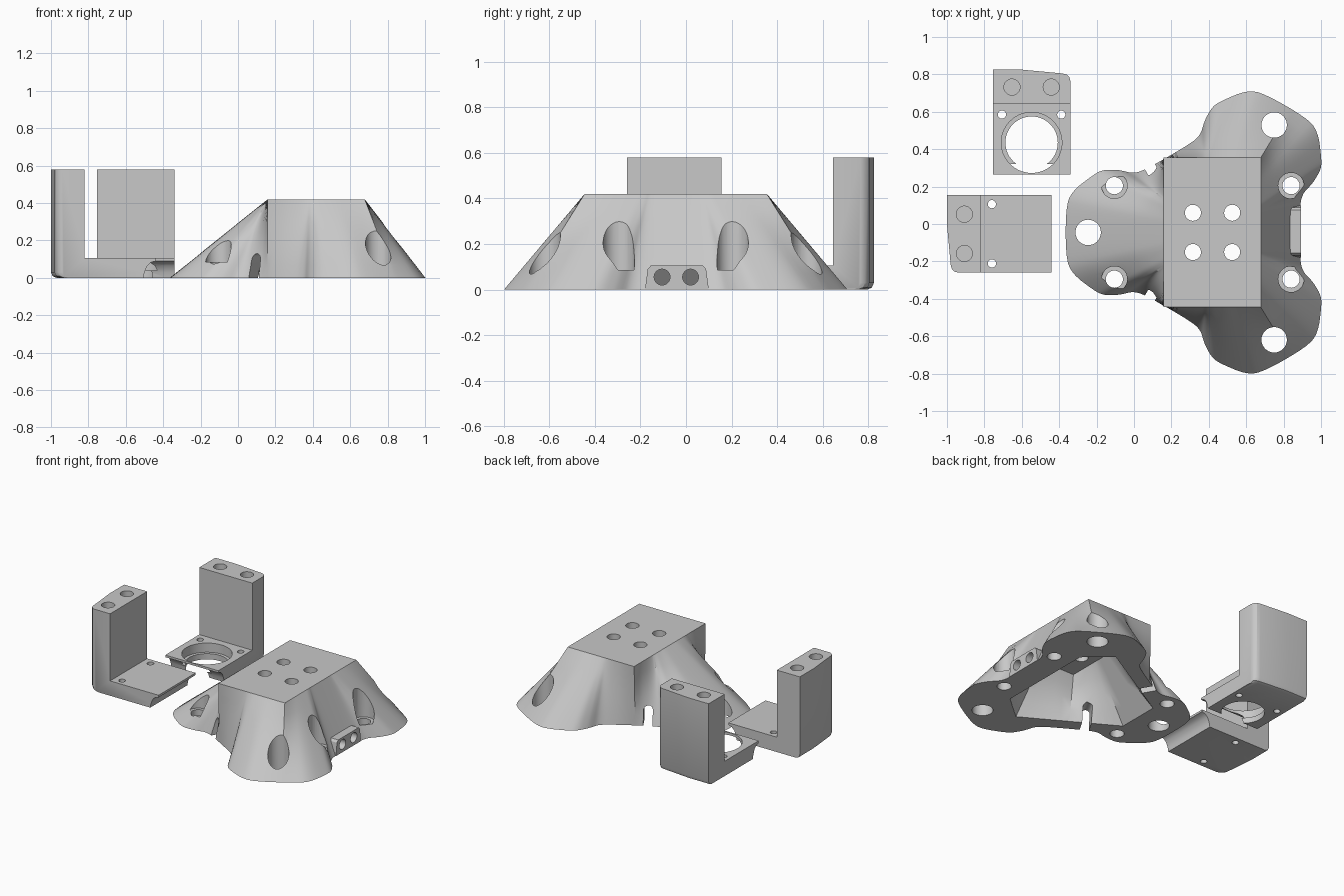
import bpy, bmesh, math
from mathutils import Vector, Matrix

if "Cube" in bpy.data.objects:
    bpy.data.objects.remove(bpy.data.objects["Cube"])

grey = bpy.data.materials.new("plain_grey")
grey.diffuse_color = (0.58, 0.58, 0.58, 1)
grey.use_nodes = True
grey.node_tree.nodes["Principled BSDF"].inputs["Base Color"].default_value = grey.diffuse_color
CX, CY = 0.418, -0.045          # centre of the three-lobed base


def make(name, bm):
    bmesh.ops.recalc_face_normals(bm, faces=bm.faces)
    me = bpy.data.meshes.new(name)
    bm.to_mesh(me)
    bm.free()
    me.materials.append(grey)
    ob = bpy.data.objects.new(name, me)
    bpy.context.collection.objects.link(ob)
    return ob


def loft(name, rings):
    """Skin a closed solid through rings of equal point count."""
    bm = bmesh.new()
    vs = [[bm.verts.new(p) for p in r] for r in rings]
    n = len(rings[0])
    for a, b in zip(vs, vs[1:]):
        for i in range(n):
            j = (i + 1) % n
            bm.faces.new((a[i], a[j], b[j], b[i]))
    bm.faces.new(vs[0])
    bm.faces.new(vs[-1])
    return make(name, bm)


def cylinder(x, y, z0, z1, r, seg=32):
    pts = [(x + r * math.cos(k * math.tau / seg), y + r * math.sin(k * math.tau / seg))
           for k in range(seg)]
    return loft("cutter", [[(*p, z) for p in pts] for z in (z0, z1)])


def boolean(ob, tool, op='DIFFERENCE'):
    bpy.context.view_layer.objects.active = ob
    m = ob.modifiers.new("cut", 'BOOLEAN')
    m.operation, m.object, m.solver = op, tool, 'EXACT'
    bpy.ops.object.modifier_apply(modifier=m.name)
    bpy.data.objects.remove(tool)


def smooth(ob, angle=30):
    bpy.ops.object.select_all(action='DESELECT')
    ob.select_set(True)
    bpy.context.view_layer.objects.active = ob
    bpy.ops.object.shade_smooth_by_angle(angle=math.radians(angle))


def trefoil(half):
    """Repeat a mirrored half lobe (outward, sideways) three times."""
    lobe = [(u, -v) for u, v in reversed(half)] + list(half)
    out = []
    for deg in (60, 180, 300):
        c, s = math.cos(math.radians(deg)), math.sin(math.radians(deg))
        out += [(u * c - v * s, u * s + v * c) for u, v in lobe]
    return out


def round_corners(pts, ratios):
    for t in ratios:
        new = []
        for i, p in enumerate(pts):
            p, q = Vector(p), Vector(pts[(i + 1) % len(pts)])
            new += [p.lerp(q, t), p.lerp(q, 1 - t)]
        pts = new
    return pts


def resample(pts, step):
    out = []
    for i, p in enumerate(pts):
        p, q = Vector(p), Vector(pts[(i + 1) % len(pts)])
        n = max(1, round((q - p).length / step))
        out += [p.lerp(q, k / n) for k in range(n)]
    return out


def to_rectangle(pts, hx, hy):
    """Project points radially on a rectangle, with its corners kept sharp."""
    out = [Vector(p) * min(hx / max(abs(p[0]), 1e-6), hy / max(abs(p[1]), 1e-6)) for p in pts]
    for c in ((hx, hy), (-hx, hy), (-hx, -hy), (hx, -hy)):
        c = Vector(c)
        i = min(range(len(out)), key=lambda k: (out[k] - c).length)
        out[i] = c
    return out


def tapered(name, low, high, z0, z1, steps):
    rings = []
    for k in range(steps + 1):
        t = k / steps
        rings.append([(CX + a.lerp(b, t).x, CY + a.lerp(b, t).y, z0 + (z1 - z0) * t)
                      for a, b in zip(low, high)])
    return loft(name, rings)


# Three-lobed base blending up to a rectangular top
foot = round_corners(trefoil([(.783, .195), (.60, .335), (.50, .335), (.40, .31)]),
                     (.17, .25, .25))
foot = resample(foot, .03)
base = tapered("mount_base", foot, to_rectangle(foot, .26, .40), 0, .42, 6)

# Connector block on the right side
block_pts = [(-.18, 0), (.10, 0), (.088, .09), (.075, .105), (-.155, .105), (-.168, .09)]
block = loft("block", [[(x, y, z) for y, z in block_pts] for x in (.73, .893)])
boolean(base, block, 'UNION')

# Hollow underside
room = [Vector((min(p[0], .29), p[1])) for p in trefoil([(.49, .15)])]
room = resample(room, .06)
boolean(base, tapered("cavity", room, to_rectangle(room, .20, .30), -.001, .34, 4))

# Large lobe holes
for deg in (60, 180, 300):
    a = math.radians(deg)
    boolean(base, cylinder(CX + .663 * math.cos(a), CY + .663 * math.sin(a), -.1, .6, .068))
# Screw pockets with through holes
for x in (-.105, .84):
    for y in (CY - .25, CY + .25):
        boolean(base, cylinder(x, y, .085, .6, .069))
        boolean(base, cylinder(x, y, -.1, .3, .046))
# Four holes in the top
for x in (.315, .525):
    for y in (-.15, .06):
        boolean(base, cylinder(x, y, .2, .6, .043))
# Sideways holes in the connector block
for y in (-.105, .02):
    c = cylinder(0, 0, .64, 1.0, .035, 24)
    c.data.transform(Matrix.Translation((0, y, .055)) @ Matrix.Rotation(math.pi / 2, 4, 'Y'))
    boolean(base, c)
# Arched cable slots through the two left necks
arch = [(-.03, -.05), (.03, -.05)] + [(.03 * math.cos(k * math.pi / 8),
        .10 + .03 * math.sin(k * math.pi / 8)) for k in range(9)]
for side in (1, -1):
    n = Vector((-.5, .866 * side))
    t = Vector((.866, .5 * side))
    boolean(base, loft("slot", [[(CX + n.x * d + t.x * (w - .113), CY + n.y * d + t.y * (w - .113), z)
                                 for w, z in arch] for d in (.33, .62)]))
smooth(base)

# L-shaped brackets: (depth, height) profile swept sideways, back face tapered
PROFILE = [(0, .03), (.009, .009), (.03, 0), (.495, 0), (.50, .03), (.515, .065),
           (.535, .083), (.56, .09), (.56, .105), (.18, .105), (.18, .58), (0, .58)]
STATIONS = [(-.2075, 0), (-.05, 0), (.165, .02), (.188, .026), (.202, .04), (.2075, .06)]


def bracket(name, place, with_ring):
    rings = [[(*place(s, d + (off if d < .1 else 0)), z) for d, z in PROFILE]
             for s, off in STATIONS]
    ob = loft(name, rings)
    for s in (-.105, .105):
        boolean(ob, cylinder(*place(s, .093), .3, .7, .043))
        boolean(ob, cylinder(*place(s * 1.51, .24), -.1, .2, .022, 20))
    if with_ring:
        boolean(ob, cylinder(*place(0, .39), .04, .3, .162, 56))
        boolean(ob, cylinder(*place(0, .39), -.1, .3, .14, 56))
    smooth(ob)


bracket("left_bracket", lambda s, d: (-1 + d, -.0525 - s), False)
bracket("ring_bracket", lambda s, d: (-.5475 + s, .825 - d), True)
